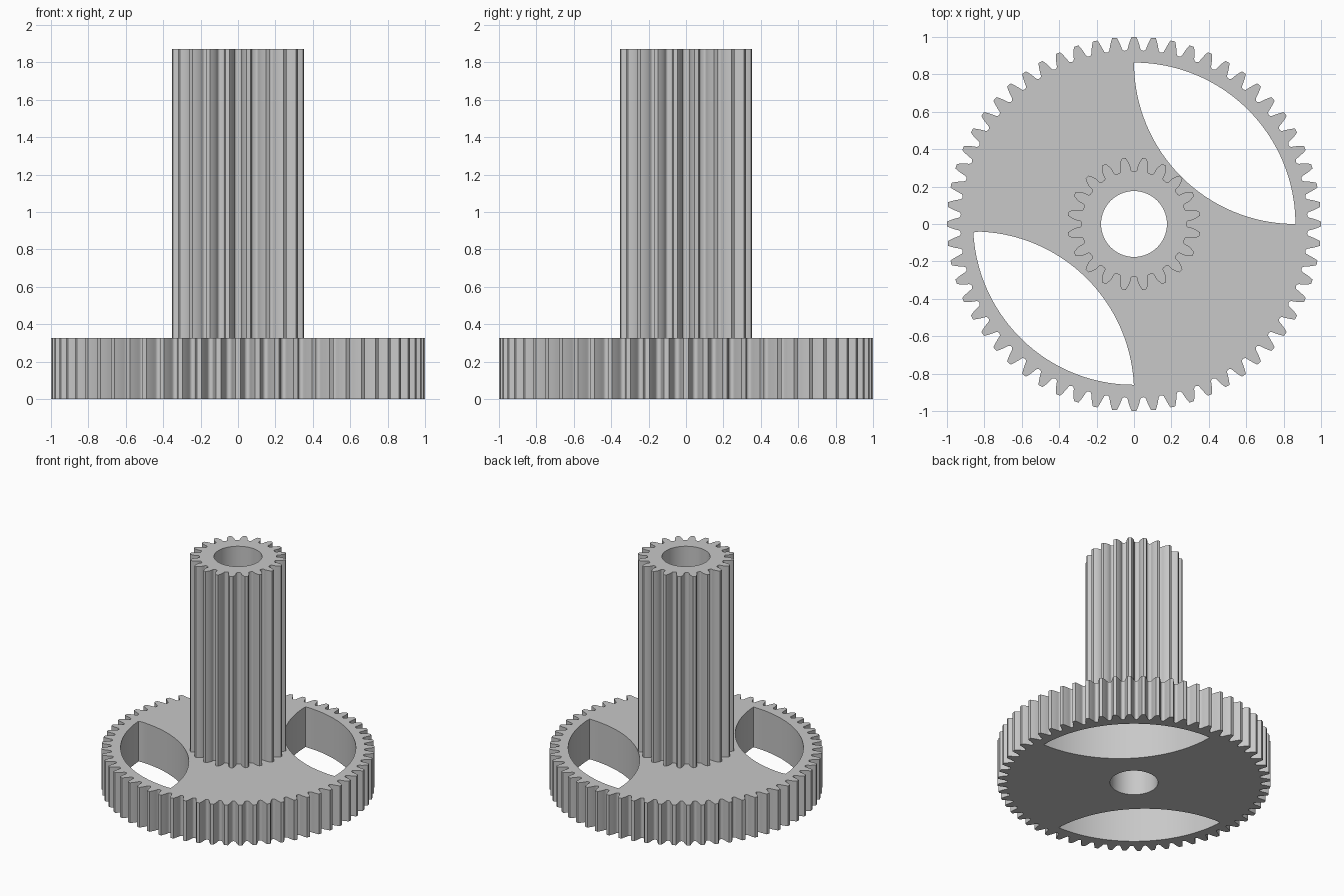
import bpy
import bmesh
from math import sin, cos, tan, acos, pi, sqrt, radians

cube = bpy.data.objects.get("Cube")
if cube:
    bpy.data.objects.remove(cube, do_unlink=True)

GREY = (0.58, 0.58, 0.58, 1.0)
grey = bpy.data.materials.new("plain grey")
grey.use_nodes = True
grey.diffuse_color = GREY
for node in grey.node_tree.nodes:
    if node.type == 'BSDF_PRINCIPLED':
        node.inputs["Base Color"].default_value = GREY
        node.inputs["Roughness"].default_value = 0.6

MODULE = 1 / 31          # tooth size shared by both gears
PLATE_TOP = 0.325
TOP = 1.87
BORE = 0.176


def arc(cx, cy, r, start, end, steps):
    """Points along an arc in degrees, without the last point."""
    angles = [radians(start + (end - start) * i / steps) for i in range(steps)]
    return [(cx + r * cos(a), cy + r * sin(a)) for a in angles]


def gear_outline(teeth, turn):
    """Involute gear outline with rounded tooth roots."""
    pitch = MODULE * teeth / 2
    pressure = radians(20)
    base = pitch * cos(pressure)
    root, tip = pitch - 1.25 * MODULE, pitch + MODULE
    fillet = 0.38 * MODULE

    def involute(a):
        return tan(a) - a

    def half_angle(r):
        roll = acos(min(1, base / r))
        half = pi / (2 * teeth) + involute(pressure) - involute(roll)
        d = 1 - min(1, (r - root) / fillet)
        return half + fillet * (1 - sqrt(1 - d * d)) / r

    radii = [root + fillet * f for f in (0, 0.06, 0.25, 0.55)]
    low = root + fillet
    radii += [low + (tip - low) * i / 5 for i in range(6)]
    flank = [(r, half_angle(r)) for r in radii]
    side = [(r, -h) for r, h in flank] + list(reversed(flank))
    points = []
    for t in range(teeth):
        centre = turn + 2 * pi * t / teeth
        points += [(r * cos(centre + h), r * sin(centre + h)) for r, h in side]
    return points


def extruded(name, loops, bottom, top):
    """Solid from an outer loop and hole loops."""
    bm = bmesh.new()
    edges = []
    for loop in loops:
        verts = [bm.verts.new((x, y, bottom)) for x, y in loop]
        edges += [bm.edges.new((v, verts[i - 1])) for i, v in enumerate(verts)]
    bmesh.ops.triangle_fill(bm, use_beauty=True, edges=edges, normal=(0, 0, 1))
    result = bmesh.ops.extrude_face_region(bm, geom=bm.faces[:], use_keep_orig=True)
    raised = [g for g in result["geom"] if isinstance(g, bmesh.types.BMVert)]
    bmesh.ops.translate(bm, verts=raised, vec=(0, 0, top - bottom))
    bmesh.ops.recalc_face_normals(bm, faces=bm.faces[:])
    mesh = bpy.data.meshes.new(name)
    bm.to_mesh(mesh)
    bm.free()
    mesh.materials.append(grey)
    obj = bpy.data.objects.new(name, mesh)
    bpy.context.collection.objects.link(obj)
    bpy.ops.object.select_all(action='DESELECT')
    obj.select_set(True)
    bpy.context.view_layer.objects.active = obj
    bpy.ops.object.shade_smooth_by_angle(angle=radians(25))
    return obj


bore = arc(0, 0, BORE, 0, 360, 64)

# Lens-shaped openings: rim arc, then the arc bulging towards the hub
R = 0.863
right_opening = arc(0, 0, R, 0, 90, 40) + arc(R, R, R, 180, 270, 40)
left_opening = arc(0, 0, 0.86, 183, 270, 40) + arc(-0.86, -0.9, 0.86, 2.7, 90, 40)

# Wide toothed wheel at the bottom
extruded("large_gear", [gear_outline(60, 0), bore, right_opening, left_opening],
         0, PLATE_TOP)

# Tall toothed shaft standing on the wheel
extruded("pinion_shaft", [gear_outline(20, pi / 20), bore], PLATE_TOP, TOP)
